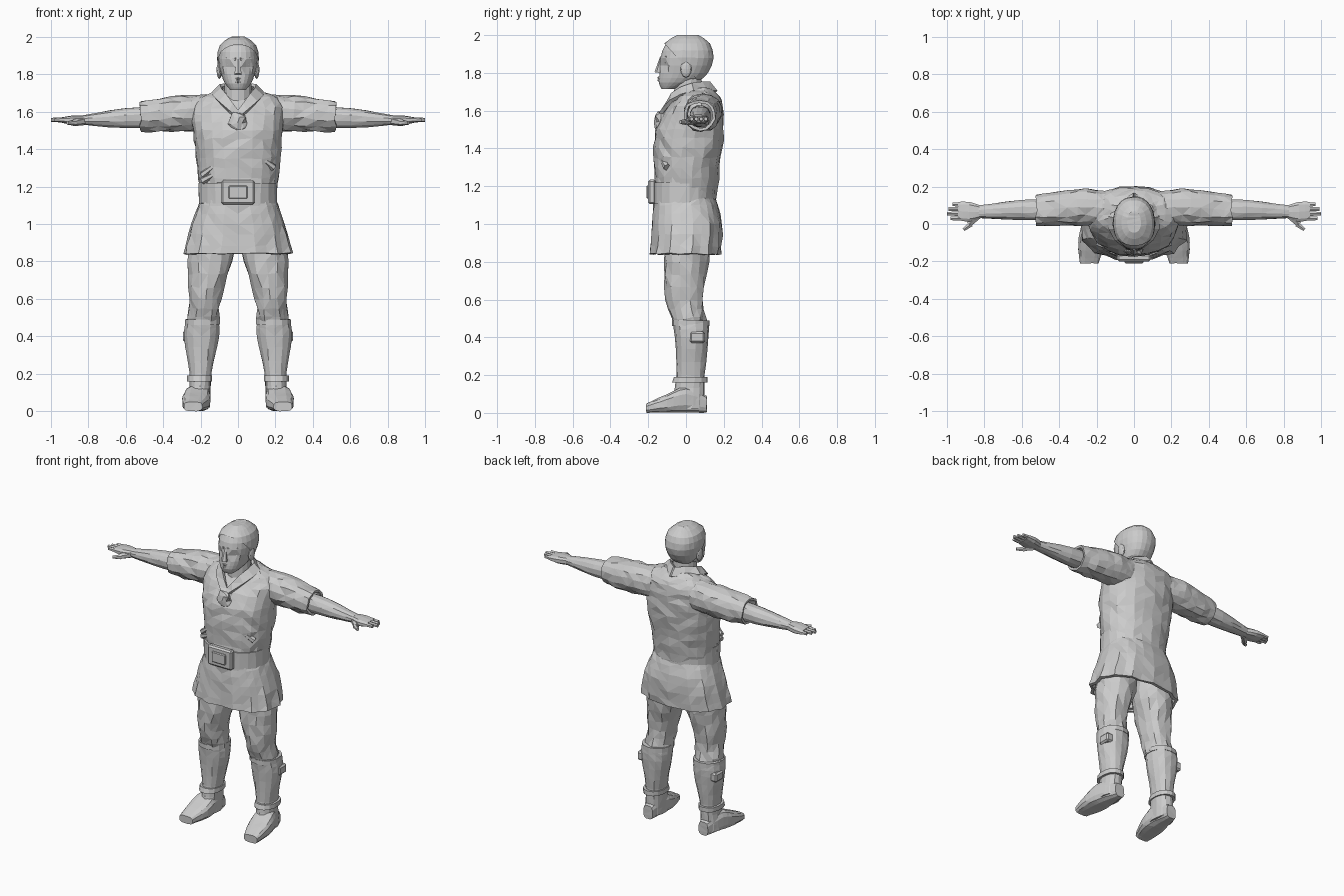
import bpy, bmesh, math, random
from mathutils import Matrix, Vector

random.seed(4)
if "Cube" in bpy.data.objects:
    bpy.data.objects.remove(bpy.data.objects["Cube"], do_unlink=True)

colour = (.6, .6, .6, 1)
grey = bpy.data.materials.new("plain light grey")
grey.use_nodes = True
grey.diffuse_color = colour
grey.node_tree.nodes["Principled BSDF"].inputs["Base Color"].default_value = colour


def finish(bm, name, mirror=False, thickness=0):
    """Turn a bmesh into a flat shaded object, optionally mirrored to the other side."""
    bmesh.ops.recalc_face_normals(bm, faces=bm.faces)
    bmesh.ops.triangulate(bm, faces=bm.faces)
    mesh = bpy.data.meshes.new(name)
    bm.to_mesh(mesh)
    bm.free()
    mesh.materials.append(grey)
    part = bpy.data.objects.new(name, mesh)
    bpy.context.collection.objects.link(part)
    if thickness:
        solid = part.modifiers.new("thickness", "SOLIDIFY")
        solid.thickness = thickness
        solid.offset = 0
    if mirror:
        other_side = part.modifiers.new("other side", "MIRROR")
        other_side.use_mirror_merge = False


def smooth_rows(rows, steps):
    """Insert rows along a smooth curve through the given ones."""
    result = []
    for i in range(len(rows) - 1):
        before, start = rows[max(i - 1, 0)], rows[i]
        end, after = rows[i + 1], rows[min(i + 2, len(rows) - 1)]
        for step in range(steps):
            t = step / steps
            result.append([
                q + t * (r - p + t * (2 * p - 5 * q + 4 * r - s + t * (3 * (q - r) + s - p))) / 2
                for p, q, r, s in zip(before, start, end, after)])
    return result + [rows[-1]]


def skin(rows, axis="z", steps=3, sides=16, power=.9, rough=0, pleat=0, grow=0, closed=True):
    """Skin rounded rings; a row is (position, min a, max a, min b, max b)."""
    bm = bmesh.new()
    rows = smooth_rows(rows, steps)
    rings = []
    for level, (along, a_min, a_max, b_min, b_max) in enumerate(rows):
        ring = []
        for i in range(sides):
            angle = math.tau * (i + .5) / sides
            c, s = math.cos(angle), math.sin(angle)
            wave = 1 + pleat * (-1) ** i * level / len(rows)
            a_radius = wave * ((a_max - a_min) / 2 + grow)
            b_radius = wave * ((b_max - b_min) / 2 + grow)
            a = (a_min + a_max) / 2 + a_radius * math.copysign(abs(c) ** power, c)
            b = (b_min + b_max) / 2 + b_radius * math.copysign(abs(s) ** power, s)
            point = {"z": (a, b, along), "x": (along, a, b), "y": (a, along, b)}[axis]
            crumple = Vector([random.uniform(-rough, rough) for _ in "xyz"])
            ring.append(bm.verts.new(Vector(point) + crumple))
        rings.append(ring)
    for low, high in zip(rings, rings[1:]):
        for i in range(sides):
            bm.faces.new((low[i - 1], low[i], high[i], high[i - 1]))
    if closed:
        bm.faces.new(rings[0])
        bm.faces.new(rings[-1])
    return bm


def loft(name, rows, mirror=False, thickness=0, **options):
    finish(skin(rows, closed=not thickness, **options), name, mirror, thickness)


def centred(rows):
    """Expand (height, half width, front, back) rows to full rows."""
    return [(z, -width, width, front, back) for z, width, front, back in rows]


def bar(name, start, end, start_radius, end_radius, mirror=True, sides=6):
    """Tapered bar between two points."""
    start, end = Vector(start), Vector(end)
    span = end - start
    place = Matrix.Translation((start + end) / 2) @ span.to_track_quat("Z", "Y").to_matrix().to_4x4()
    bm = bmesh.new()
    bmesh.ops.create_cone(bm, cap_ends=True, segments=sides, radius1=start_radius,
                          radius2=end_radius, depth=span.length, matrix=place)
    finish(bm, name, mirror)


def block(name, centre, size, bevel, mirror=False):
    """Box with bevelled edges."""
    bm = bmesh.new()
    place = Matrix.Translation(centre) @ Matrix.Diagonal((*size, 1))
    bmesh.ops.create_cube(bm, size=1, matrix=place)
    bmesh.ops.bevel(bm, geom=bm.edges[:], offset=bevel, segments=1, affect="EDGES")
    finish(bm, name, mirror)


def ball(name, centre, radii, mirror=False, rough=0):
    """Faceted ellipsoid."""
    bm = bmesh.new()
    place = Matrix.Translation(centre) @ Matrix.Diagonal((*radii, 1))
    bmesh.ops.create_icosphere(bm, subdivisions=2, radius=1, matrix=place)
    for v in bm.verts:
        v.co += Vector([random.uniform(-rough, rough) for _ in "xyz"])
    finish(bm, name, mirror)


# Tunic body with crumpled cloth, and a hollow pleated skirt
loft("tunic_body", centred([
    (1.1, .2, -.17, .15), (1.3, .22, -.17, .18), (1.5, .24, -.16, .2),
    (1.65, .24, -.07, .19), (1.72, .1, 0, .13)]), steps=4, sides=22, rough=.006)
loft("tunic_skirt", centred([(1.13, .19, -.16, .15), (1, .24, -.17, .18), (.84, .28, -.18, .17)]),
     thickness=.02, sides=26, power=.8, rough=.004, pleat=.03)
bar("skirt_fold", (.08, -.15, 1.1), (.11, -.16, .85), .01, .02)

# Belt and buckle
loft("belt", centred([(1.11, .21, -.18, .16), (1.22, .21, -.18, .16)]),
     steps=1, sides=22, rough=.002)
block("buckle_plate", (0, -.18, 1.17), (.18, .04, .13), .01)
block("buckle_boss", (0, -.2, 1.17), (.1, .02, .07), .005)

# Folds across the front of the tunic
for side, low, high in ((-1, 1.26, 1.36), (-1, 1.23, 1.3), (1, 1.3, 1.4)):
    bar("tunic_fold", (side * .19, -.1, low), (side * .06, -.16, high), .02, .006, mirror=False)

# Collar band, crossing in a V at the chest
inner = [(0, -.11, 1.6), (.06, -.07, 1.69), (.09, .03, 1.74), (0, .12, 1.75)]
outer = [(0, -.15, 1.56), (.1, -.08, 1.65), (.13, .04, 1.7), (0, .16, 1.7)]
bm = bmesh.new()
collar_rows = [[bm.verts.new(p) for p in pair]
               for pair in zip(smooth_rows(inner, 2), smooth_rows(outer, 2))]
for (a, b), (c, d) in zip(collar_rows, collar_rows[1:]):
    bm.faces.new((a, b, d, c))
finish(bm, "collar", mirror=True, thickness=.02)

# Crumpled opening below the collar
ball("neck_ruffle", (0, -.14, 1.54), (.05, .03, .06), rough=.01)

# Neck and head
bar("neck", (0, .015, 1.6), (0, .01, 1.8), .08, .07, mirror=False, sides=14)
skull = centred([
    (1.715, .04, -.13, -.06), (1.75, .07, -.145, .05), (1.8, .09, -.14, .11),
    (1.88, .105, -.135, .14), (1.95, .09, -.11, .12), (1.99, .03, -.04, .06)])
bm = skin(skull, steps=2, sides=24)
for v in bm.verts:  # eye hollows
    if v.co.y < -.06 and .02 < abs(v.co.x) < .08 and 1.82 < v.co.z < 1.87:
        v.co.y += .014
finish(bm, "head")

# Hair: a larger skull cut along the hairline
bm = skin(skull, steps=2, sides=24, grow=.007, rough=.001)
for v in bm.verts:
    v.co.z += max(0, v.co.z - 1.9) / 9
bmesh.ops.bisect_plane(bm, geom=bm.verts[:] + bm.edges[:] + bm.faces[:],
                       plane_co=(0, -.1, 1.94), plane_no=(0, 1, .9), clear_inner=True)
finish(bm, "hair")

# Face details
bar("nose", (0, -.145, 1.8), (0, -.13, 1.88), .022, .009, mirror=False)
bar("brow", (.01, -.13, 1.88), (.07, -.1, 1.885), .01, .007)
bar("eye", (.025, -.115, 1.855), (.055, -.105, 1.855), .009, .006)
for lip, height in (("upper_lip", 1.775), ("lower_lip", 1.76)):
    bar(lip, (0, -.145, height), (.03, -.13, height), .007, .003)
ball("ear", (.1, 0, 1.82), (.015, .03, .045), mirror=True)

# Hollow sleeves, forearms and palms
loft("sleeve", [(.14, 0, .17, 1.51, 1.68), (.3, 0, .18, 1.5, 1.68), (.52, 0, .15, 1.5, 1.65)],
     axis="x", mirror=True, thickness=.015, steps=4, sides=14, rough=.006)
loft("forearm", [(.4, .02, .13, 1.52, 1.63), (.6, .02, .13, 1.51, 1.62), (.83, .03, .1, 1.53, 1.58)],
     axis="x", mirror=True, sides=12, rough=.002)
loft("palm", [(.82, .03, .1, 1.53, 1.58), (.88, .01, .12, 1.53, 1.58), (.94, .02, .12, 1.54, 1.57)],
     axis="x", mirror=True, steps=2, sides=10, power=.7)

# Fingers and thumb
for i, (finger, tip) in enumerate((("index", .98), ("middle", 1), ("ring", .99), ("little", .97))):
    y = .03 + i * .025
    bar(finger + "_finger", (.9, y, 1.556), (tip, y, 1.556), .015, .011)
bar("thumb_base", (.83, .05, 1.55), (.88, 0, 1.54), .024, .017)
bar("thumb_tip", (.87, 0, 1.54), (.91, -.03, 1.54), .016, .01)

# Trouser legs
loft("trouser_leg", [
    (.95, .01, .25, -.11, .13), (.8, .03, .27, -.12, .12),
    (.6, .09, .26, -.11, .09), (.47, .1, .27, -.07, .11)],
    mirror=True, sides=14, rough=.007)

# Boots: shaft, cuff, strap, pad and foot
loft("boot_shaft", [
    (.49, .1, .28, -.07, .12), (.4, .1, .29, -.06, .12),
    (.2, .14, .26, -.05, .1), (.02, .15, .27, -.08, .1)],
    mirror=True, sides=14, rough=.002)
loft("boot_cuff", [(.46, .1, .28, -.07, .12), (.49, .1, .28, -.07, .12)],
     mirror=True, steps=1, sides=14, grow=.004)
loft("ankle_strap", [(.16, .14, .27, -.07, .11), (.19, .14, .27, -.06, .11)],
     mirror=True, steps=1, sides=14, grow=.004)
block("calf_pad", (.27, .06, .4), (.05, .08, .06), .01, mirror=True)
loft("boot_foot", [
    (.11, .17, .24, 0, .09), (0, .15, .28, 0, .14),
    (-.1, .15, .3, 0, .1), (-.21, .19, .29, 0, .05)],
    axis="y", mirror=True, sides=12, power=.65, rough=.001)
